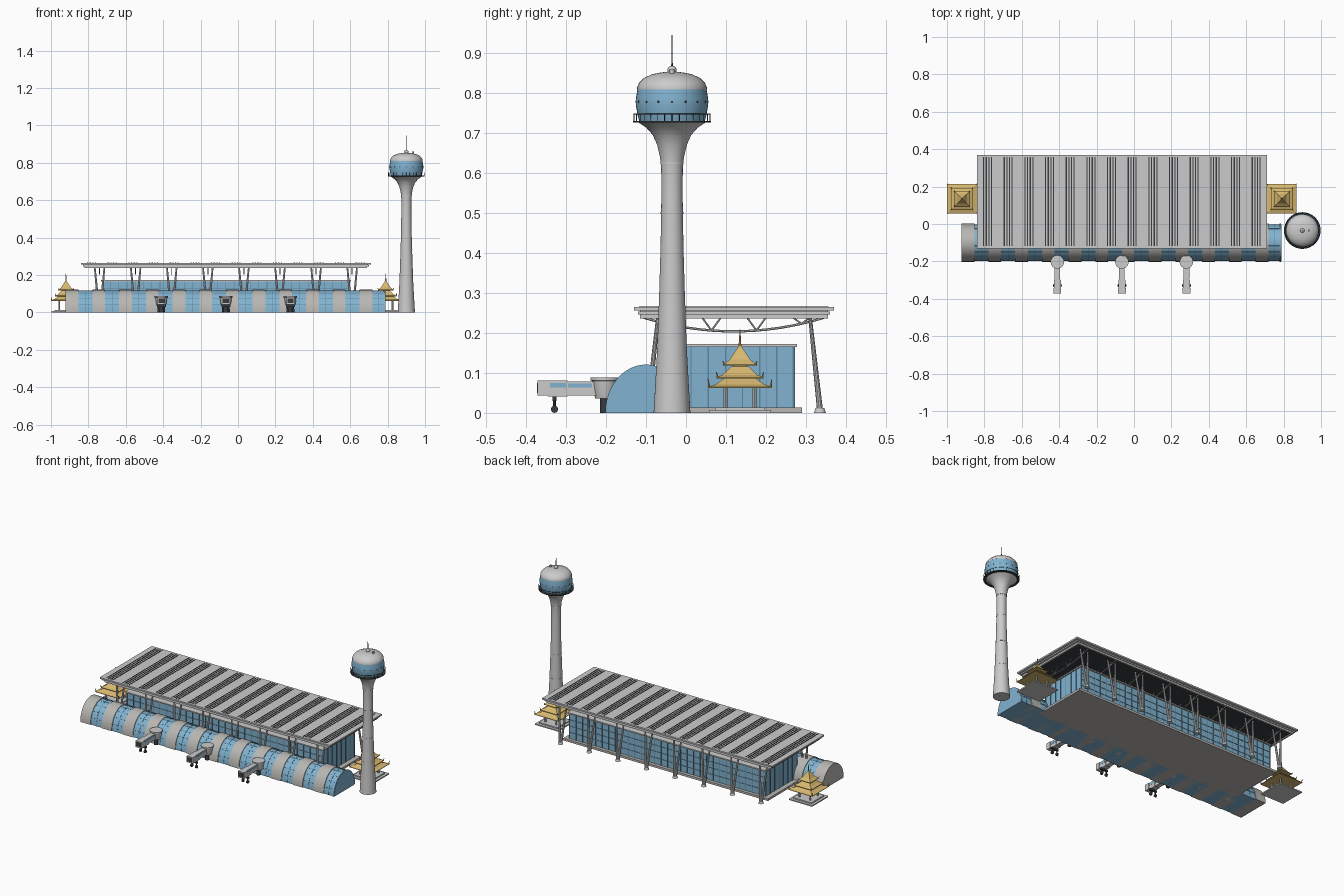
import bpy, bmesh
from math import sin, cos, pi
from mathutils import Vector, Matrix

if "Cube" in bpy.data.objects:
    bpy.data.objects.remove(bpy.data.objects["Cube"])


def mat(name, r, g, b):
    m = bpy.data.materials.new(name)
    m.diffuse_color = (r, g, b, 1)
    m.use_nodes = True
    m.node_tree.nodes["Principled BSDF"].inputs["Base Color"].default_value = m.diffuse_color
    return m


GLASS = mat("blue_glass", .22, .45, .63)
FRAME = mat("blue_frame", .12, .24, .34)
DARK = mat("dark_metal", .04, .045, .05)
GOLD = mat("gold", .68, .48, .16)
WHITE = mat("white_paint", .75, .75, .74)
STONE = mat("stone", .48, .47, .45)


def finish(name, bm, m=None, smooth=False):
    bmesh.ops.recalc_face_normals(bm, faces=bm.faces)
    me = bpy.data.meshes.new(name)
    bm.to_mesh(me)
    bm.free()
    ob = bpy.data.objects.new(name, me)
    bpy.context.collection.objects.link(ob)
    if m:
        me.materials.append(m)
    if smooth:
        bpy.ops.object.select_all(action='DESELECT')
        ob.select_set(True)
        bpy.context.view_layer.objects.active = ob
        bpy.ops.object.shade_smooth_by_angle(angle=.6)
    return ob


def box(bm, x0, x1, y0, y1, z0, z1):
    M = Matrix.Translation(((x0 + x1) / 2, (y0 + y1) / 2, (z0 + z1) / 2))
    bmesh.ops.create_cube(bm, size=1, matrix=M @ Matrix.Diagonal((x1 - x0, y1 - y0, z1 - z0, 1)))


def rod(bm, a, b, r, r2=None, n=8):
    a, b = Vector(a), Vector(b)
    d = b - a
    M = Matrix.Translation((a + b) / 2) @ d.to_track_quat('Z', 'Y').to_matrix().to_4x4()
    bmesh.ops.create_cone(bm, cap_ends=True, segments=n, radius1=r, radius2=r if r2 is None else r2,
                          depth=d.length, matrix=M)


def lathe(bm, prof, x, y, n=40, rot=0, k=1):
    rings = [[bm.verts.new((x + k * r * cos(rot + 2 * pi * i / n), y + k * r * sin(rot + 2 * pi * i / n), z))
              for i in range(n)] for r, z in prof]
    for a, b in zip(rings, rings[1:]):
        for i in range(n):
            bm.faces.new((a[i], a[(i + 1) % n], b[(i + 1) % n], b[i]))
    bm.faces.new(rings[0])
    bm.faces.new(rings[-1])


def arch(bm, x0, x1, grow=0, n=24):
    pts = [(-.1 - (.098 + grow) * cos(pi * i / n), (.117 + grow) * sin(pi * i / n)) for i in range(n + 1)]
    a, b = [[bm.verts.new((x, y, max(z, 0))) for y, z in pts] for x in (x0, x1)]
    for i in range(n + 1):
        j = (i + 1) % (n + 1)
        bm.faces.new((a[i], a[j], b[j], b[i]))
    bm.faces.new(a)
    bm.faces.new(b)


# vaulted pier: glass tube, stone bands, glazing bars
bm = bmesh.new()
arch(bm, -.915, .785)
finish("pier_glass", bm, GLASS, True)
bm = bmesh.new()
for i in range(12):
    x = -.921 + .1428 * i
    arch(bm, x, x + .068, .004)
finish("pier_stone_bands", bm, STONE, True)
bm = bmesh.new()
for i in range(11):
    x = -.921 + .1428 * (i + 1) - .0385
    arch(bm, x, x + .002, .001)
arch(bm, .748, .75, .001)
for a in range(1, 9):
    t = pi * a / 9
    y, z = -.1 - .098 * cos(t), .117 * sin(t)
    rod(bm, (-.9, y, z), (.785, y, z), .0012, n=4)
for y in (-.15, -.1, -.05):
    box(bm, .784, .7865, y - .001, y + .001, 0, .1)
finish("pier_glazing_bars", bm, FRAME)
bm = bmesh.new()
arch(bm, .779, .787, .004)
arch(bm, .778, .788, -.001)
finish("pier_end_rim", bm, GLASS)

# terminal hall: plinth, glass box, mullions, flat cap
HX0, HX1, HY0, HY1 = -.725, .595, -.03, .27
bm = bmesh.new()
box(bm, -.755, .625, -.05, .29, 0, .013)
finish("hall_plinth", bm, STONE)
bm = bmesh.new()
box(bm, HX0, HX1, HY0, HY1, .013, .165)
finish("hall_glass", bm, GLASS)
bm = bmesh.new()
for i in range(31):
    x = HX0 + (HX1 - HX0) * i / 30
    for y in (HY0, HY1):
        box(bm, x - .0015, x + .0015, y - .003, y + .003, .013, .165)
for i in range(8):
    y = HY0 + (HY1 - HY0) * i / 7
    for x in (HX0, HX1):
        box(bm, x - .003, x + .003, y - .0015, y + .0015, .013, .165)
for z in (.05, .088, .126):
    for y in (HY0, HY1):
        box(bm, HX0, HX1, y - .002, y + .002, z - .0012, z + .0012)
finish("hall_mullions", bm, FRAME)
bm = bmesh.new()
box(bm, HX0 - .008, HX1 + .008, HY0 - .008, HY1 + .008, .165, .172)
finish("hall_cap", bm)

# big flat roof with dark soffit and louvre strips
bm = bmesh.new()
box(bm, -.84, .71, -.13, .37, .256, .265)
box(bm, -.83, .70, -.12, .36, .246, .253)
box(bm, -.825, .695, -.115, .355, .252, .257)
for y in (-.115, .345):
    box(bm, -.82, .69, y, y + .01, .236, .247)
for x in (-.82, .68):
    box(bm, x, x + .01, -.115, .355, .236, .247)
finish("main_roof", bm, WHITE)
bm = bmesh.new()
box(bm, -.81, .68, -.105, .345, .241, .247)
finish("roof_soffit", bm, DARK)
bm = bmesh.new()
for g in range(14):
    for k in range(4):
        x = -.783 + .1105 * g + (k - 1.5) * .014
        box(bm, x - .003, x + .003, -.117, .357, .262, .2665)
finish("roof_louvres", bm, DARK)

# roof trusses and V columns at eight bays
cols, truss, feet = bmesh.new(), bmesh.new(), bmesh.new()
for i in range(8):
    x = -.74 + .1929 * i
    low = [(x, .12 + .225 * t / 8, .204 + .034 * (t / 8) ** 2) for t in range(-8, 9)]
    for a, b in zip(low, low[1:]):
        rod(truss, a, b, .003, n=6)
    for j in range(2, 15, 4):
        for s in (-1, 1):
            rod(truss, low[j], (x, low[j][1] + s * .026, .242), .0022, n=6)
    for s in (-1, 1):
        y0, y1 = .12 + s * .215, .12 + s * .19
        for d in (-1, 1):
            rod(cols, (x + d * .004, y0, .008), (x + d * .026, y1, .242), .0075, .0045, n=10)
        rod(feet, (x, y0, 0), (x, y0, .012), .015, .011, n=16)
finish("roof_trusses", truss)
finish("v_columns", cols, WHITE, True)
finish("column_feet", feet)

# golden three tier pavilions at both ends
for side, px in (("left", -.92), ("right", .79)):
    py = .135
    bm = bmesh.new()
    box(bm, px - .078, px + .078, py - .078, py + .078, 0, .007)
    box(bm, px - .062, px + .062, py - .062, py + .062, .007, .014)
    for sx in (-1, 1):
        for sy in (-1, 1):
            rod(bm, (px + sx * .036, py + sy * .036, .014), (px + sx * .036, py + sy * .036, .068), .005)
    finish(side + "_pavilion_base", bm)
    bm = bmesh.new()
    R2 = 2 ** .5
    for w, z, top, h in ((.08, .062, .03, .032), (.058, .086, .022, .03), (.041, .118, .003, .05)):
        lathe(bm, [(w, z), (w, z + .003), (w * .6 + top * .4, z + h * .3), (top, z + h)], px, py, 4, pi / 4, R2)
        for sx in (-1, 1):
            for sy in (-1, 1):
                e = (px + sx * w * .96, py + sy * w * .96, z + .001)
                rod(bm, e, (e[0] + sx * .003, e[1] + sy * .003, z + w * .28), .003, .001, 6)
    box(bm, px - .026, px + .026, py - .026, py + .026, .085, .1)
    box(bm, px - .018, px + .018, py - .018, py + .018, .11, .125)
    rod(bm, (px, py, .16), (px, py, .208), .004, .001)
    finish(side + "_pavilion_roofs", bm, GOLD)

# control tower
TX, TY = .9, -.035
bm = bmesh.new()
lathe(bm, [(.046, 0), (.042, .07), (.037, .16), (.032, .3), (.0285, .42), (.0265, .55), (.027, .61), (.03, .64),
           (.037, .67), (.048, .695), (.064, .713), (.086, .728)], TX, TY)
for z, r in ((.19, .0365), (.335, .0318), (.5, .0282), (.625, .0292)):
    lathe(bm, [(r, z - .002), (r, z + .002)], TX, TY)
finish("tower_shaft", bm, WHITE, True)
bm = bmesh.new()
lathe(bm, [(.082, .73), (.086, .745), (.0905, .77), (.0905, .785), (.086, .812)], TX, TY)
finish("tower_cab_glass", bm, GLASS, True)
bm = bmesh.new()
lathe(bm, [(.087, .809), (.087, .815), (.082, .826), (.07, .838), (.05, .847), (.025, .852), (.003, .853)], TX, TY)
bmesh.ops.create_uvsphere(bm, u_segments=20, v_segments=12, radius=.0115, matrix=Matrix.Translation((TX, TY, .857)))
rod(bm, (TX + .035, TY, .845), (TX + .035, TY, .86), .006, n=12)
finish("tower_dome", bm, WHITE, True)
bm = bmesh.new()
lathe(bm, [(.098, .7265), (.098, .7305)], TX, TY)
N = 32
for i in range(N):
    a, b = 2 * pi * i / N, 2 * pi * (i + 1) / N
    p, q = [(TX + .096 * cos(t), TY + .096 * sin(t)) for t in (a, b)]
    rod(bm, (*p, .73), (*p, .748), .0008, n=4)
    rod(bm, (*p, .748), (*q, .748), .001, n=4)
    if i % 2 == 0:
        rod(bm, (TX + .088 * cos(a), TY + .088 * sin(a), .778), (TX + .0915 * cos(a), TY + .0915 * sin(a), .778), .003)
rod(bm, (TX, TY, .865), (TX, TY, .945), .002, .0008)
finish("tower_deck_rail_and_mast", bm, DARK)

# boarding bridges
for n, bx in enumerate((-.41, -.065, .28)):
    bm, dk, gl = bmesh.new(), bmesh.new(), bmesh.new()
    lathe(bm, [(.024, .036), (.028, .05), (.032, .08), (.036, .081), (.036, .088)], bx, -.203, 24)
    box(bm, bx - .0145, bx + .0145, -.3, -.22, .043, .079)
    box(bm, bx - .0175, bx + .0175, -.345, -.296, .041, .081)
    box(bm, bx - .021, bx + .021, -.371, -.343, .043, .081)
    box(gl, bx - .0185, bx + .0185, -.34, -.3, .063, .075)
    box(gl, bx - .0155, bx + .0155, -.295, -.235, .063, .074)
    box(dk, bx - .016, bx + .016, -.3725, -.36, .05, .075)
    rod(dk, (bx, -.203, 0), (bx, -.203, .038), .012, n=12)
    box(dk, bx - .024, bx + .024, -.334, -.324, .03, .041)
    for s in (-1, 1):
        rod(dk, (bx + s * .016, -.329, .008), (bx + s * .016, -.329, .035), .0035)
        rod(dk, (bx + s * .011, -.329, .009), (bx + s * .021, -.329, .009), .009, n=14)
    finish(f"bridge_{n}_body", bm, WHITE, True)
    finish(f"bridge_{n}_windows", gl, GLASS)
    finish(f"bridge_{n}_undercarriage", dk, DARK)
